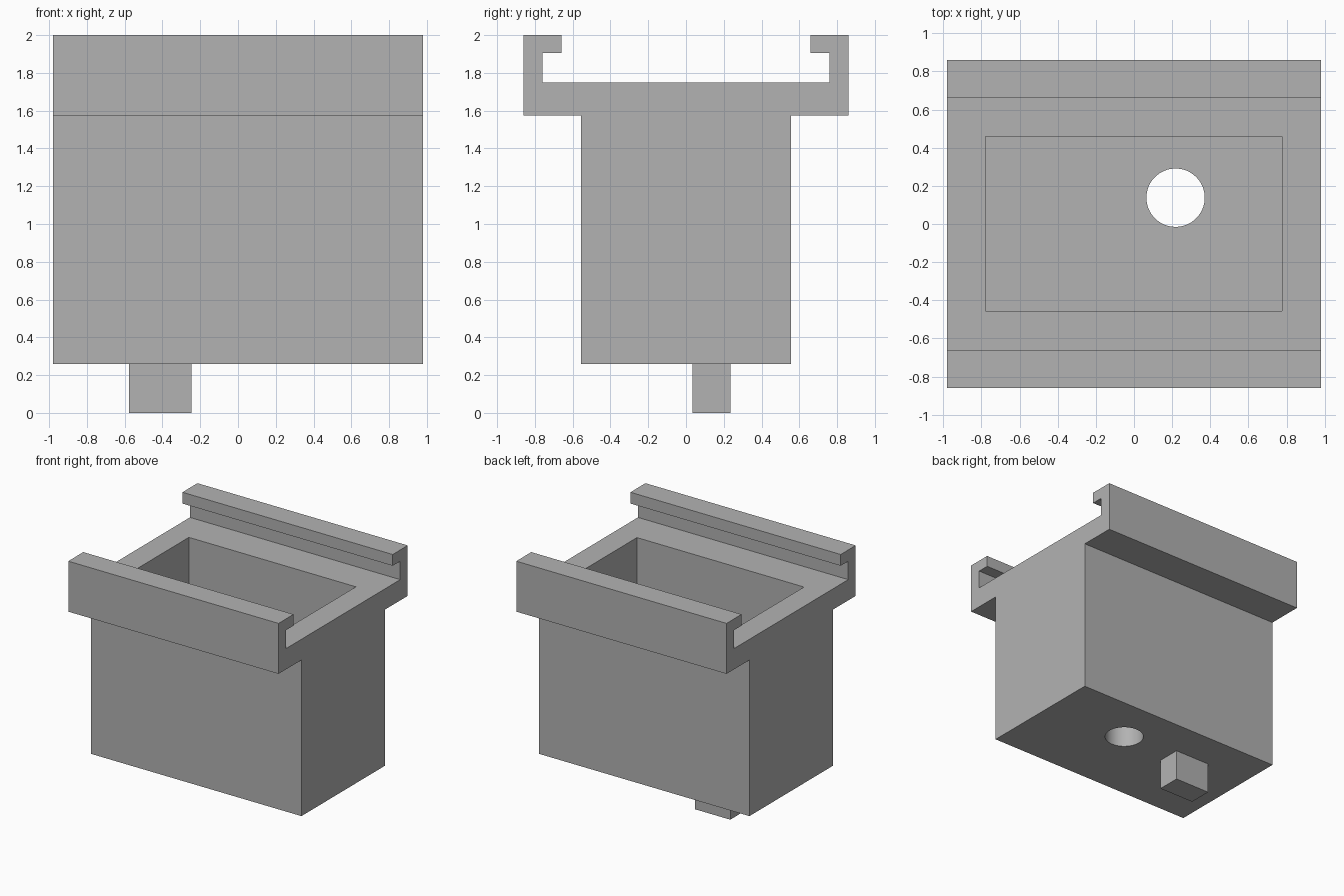
import bpy
import bmesh
from mathutils import Matrix, Vector

default = bpy.data.objects.get("Cube")
if default:
    bpy.data.objects.remove(default, do_unlink=True)

# Single grey finish
grey = bpy.data.materials.new("plain grey")
grey.use_nodes = True
colour = (0.448, 0.448, 0.448, 1)
grey.diffuse_color = colour
grey.node_tree.nodes["Principled BSDF"].inputs["Base Color"].default_value = colour

HALF_X = 0.98
BASE_Z = 0.26
FLOOR_Z = 0.46
DECK_Z = 1.75


def finish(name, bm):
    bmesh.ops.recalc_face_normals(bm, faces=bm.faces)
    mesh = bpy.data.meshes.new(name)
    bm.to_mesh(mesh)
    bm.free()
    mesh.materials.append(grey)
    obj = bpy.data.objects.new(name, mesh)
    bpy.context.scene.collection.objects.link(obj)
    return obj


def box(name, low, high):
    low, high = Vector(low), Vector(high)
    bm = bmesh.new()
    bmesh.ops.create_cube(bm, size=1)
    bmesh.ops.scale(bm, vec=high - low, verts=bm.verts)
    bmesh.ops.translate(bm, vec=(low + high) / 2, verts=bm.verts)
    return finish(name, bm)


def cylinder(name, x, y, radius, low, high):
    bm = bmesh.new()
    bmesh.ops.create_cone(bm, cap_ends=True, segments=64, radius1=radius,
                          radius2=radius, depth=high - low,
                          matrix=Matrix.Translation((x, y, (low + high) / 2)))
    return finish(name, bm)


def cut(target, cutter):
    cutter.hide_render = True
    bpy.context.view_layer.objects.active = target
    mod = target.modifiers.new("cut", "BOOLEAN")
    mod.operation = "DIFFERENCE"
    mod.solver = "EXACT"
    mod.object = cutter
    bpy.ops.object.modifier_apply(modifier=mod.name)
    bpy.data.objects.remove(cutter, do_unlink=True)


# Housing with hooked rails: half profile (y, z), mirrored and extruded along x
half = [(0.555, BASE_Z), (0.555, 1.575), (0.86, 1.575), (0.86, 2),
        (0.66, 2), (0.66, 1.905), (0.76, 1.905), (0.76, DECK_Z)]
profile = half + [(-y, z) for y, z in reversed(half)]
bm = bmesh.new()
end = bm.faces.new([bm.verts.new((-HALF_X, y, z)) for y, z in profile])
side = bmesh.ops.extrude_face_region(bm, geom=[end], use_keep_orig=True)
moved = [v for v in side["geom"] if isinstance(v, bmesh.types.BMVert)]
bmesh.ops.translate(bm, vec=(2 * HALF_X, 0, 0), verts=moved)
housing = finish("housing", bm)

# Open cavity and round drain hole through the floor
cut(housing, box("cavity_cutter", (-0.78, -0.457, FLOOR_Z), (0.777, 0.46, DECK_Z + 0.1)))
cut(housing, cylinder("hole_cutter", 0.218, 0.138, 0.153, BASE_Z - 0.1, FLOOR_Z + 0.1))
bpy.ops.object.select_all(action="DESELECT")
housing.select_set(True)
bpy.context.view_layer.objects.active = housing
bpy.ops.object.shade_smooth_by_angle()

# Square locating peg under the base
box("bottom_peg", (-0.577, 0.035, 0), (-0.247, 0.235, BASE_Z + 0.02))
